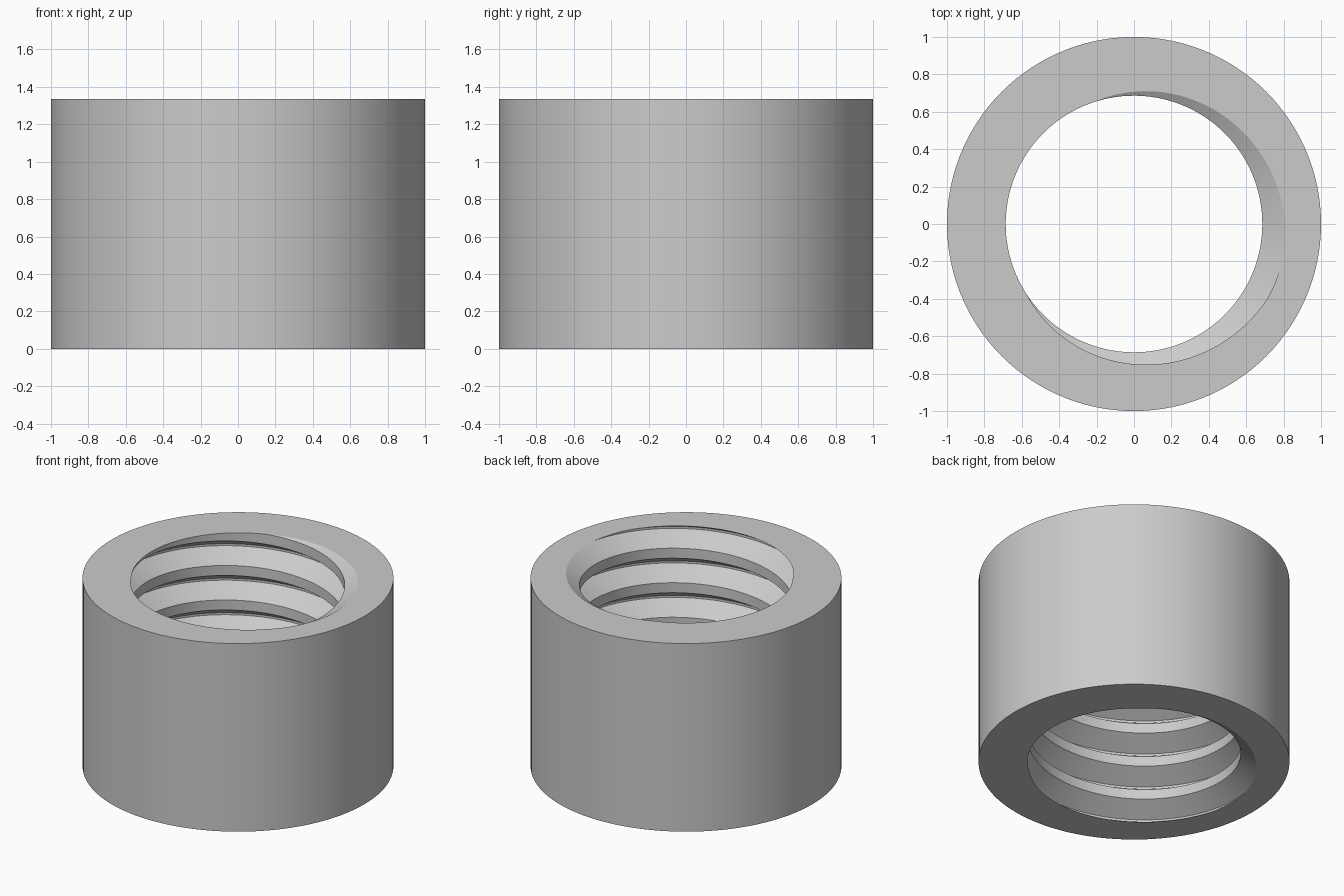
import bpy
import bmesh
import math

if "Cube" in bpy.data.objects:
    bpy.data.objects.remove(bpy.data.objects["Cube"], do_unlink=True)

HEIGHT = 1.335
PITCH = 0.245
MINOR, MAJOR = 0.686, 0.817
SEGMENTS = 120
START_ANGLE = math.radians(-19)   # where the groove centre leaves the top face

# Thread profile over one pitch: (radius, height as a fraction of the pitch)
PROFILE = [(MINOR, -0.355), (MAJOR, -0.03), (MAJOR, 0.03), (MINOR, 0.355)]

bm = bmesh.new()

# Internal right-hand thread, swept past both ends
steps = []
for s in range(-8 * SEGMENTS, 2 * SEGMENTS + 1):
    turn = s / SEGMENTS
    angle = START_ANGLE + turn * math.tau
    steps.append([
        bm.verts.new((r * math.cos(angle), r * math.sin(angle),
                      HEIGHT + PITCH * (turn + dz)))
        for r, dz in PROFILE])

for i in range(len(steps) - 1):
    a, b = steps[i], steps[i + 1]
    for j in range(3):
        bm.faces.new((a[j], a[j + 1], b[j + 1], b[j]))
    # Crest joining this turn to the next one up
    if i + SEGMENTS + 1 < len(steps):
        c, d = steps[i + SEGMENTS], steps[i + SEGMENTS + 1]
        bm.faces.new((a[3], c[0], d[0], b[3]))

# Trim the thread level with the two end faces
for z, direction in ((0, -1), (HEIGHT, 1)):
    bmesh.ops.bisect_plane(
        bm, geom=bm.verts[:] + bm.edges[:] + bm.faces[:], dist=1e-6,
        plane_co=(0, 0, z), plane_no=(0, 0, direction), clear_outer=True)
bmesh.ops.remove_doubles(bm, verts=bm.verts[:], dist=1e-5)

# Outer wall
lower, upper = [
    [bm.verts.new((math.cos(math.tau * i / SEGMENTS),
                   math.sin(math.tau * i / SEGMENTS), z))
     for i in range(SEGMENTS)] for z in (0, HEIGHT)]
for i in range(SEGMENTS):
    k = (i + 1) % SEGMENTS
    bm.faces.new((lower[i], lower[k], upper[k], upper[i]))

# Flat end faces between the outer wall and the thread opening
for z, direction in ((0, -1), (HEIGHT, 1)):
    rim = [e for e in bm.edges if e.is_boundary
           and all(abs(v.co.z - z) < 1e-4 for v in e.verts)]
    bmesh.ops.triangle_fill(bm, use_beauty=True, edges=rim,
                            normal=(0, 0, direction))
bmesh.ops.recalc_face_normals(bm, faces=bm.faces[:])

mesh = bpy.data.meshes.new("threaded_collar")
bm.to_mesh(mesh)
bm.free()
collar = bpy.data.objects.new("threaded_collar", mesh)
bpy.context.scene.collection.objects.link(collar)

# Plain grey material
grey = bpy.data.materials.new("light_grey")
grey.use_nodes = True
colour = (0.6, 0.6, 0.6, 1)
grey.diffuse_color = colour
grey.node_tree.nodes["Principled BSDF"].inputs["Base Color"].default_value = colour
mesh.materials.append(grey)

# Smooth curved walls, sharp thread edges
bpy.ops.object.select_all(action="DESELECT")
collar.select_set(True)
bpy.context.view_layer.objects.active = collar
bpy.ops.object.shade_smooth_by_angle(angle=math.radians(25))
